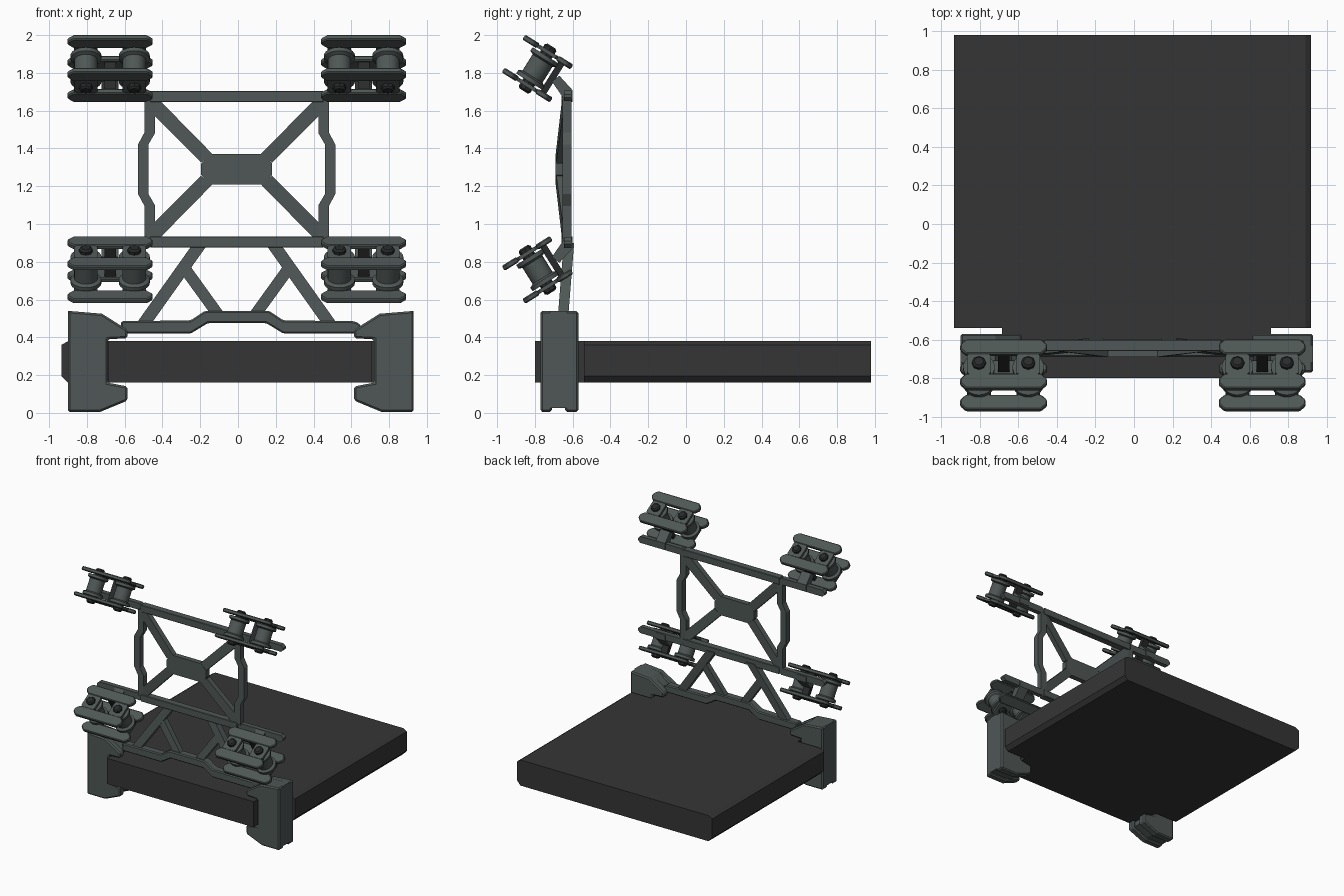
import bpy, bmesh, math
from mathutils import Matrix, Vector

if "Cube" in bpy.data.objects:
    bpy.data.objects.remove(bpy.data.objects["Cube"])


def material(name, rgb):
    m = bpy.data.materials.new(name)
    m.diffuse_color = (*rgb, 1)
    m.use_nodes = True
    m.node_tree.nodes["Principled BSDF"].inputs["Base Color"].default_value = m.diffuse_color
    return m


STEEL = material("grey_green_steel", (0.078, 0.096, 0.092))
SLAB = material("charcoal", (0.036, 0.036, 0.036))
DARK = material("dark_bolt", (0.022, 0.023, 0.024))
ZM = 1.29            # mirror height of the upper frame
FX = -0.007          # centre line of the frame
FRONT = Matrix(((1, 0, 0, 0), (0, 0, 1, 0), (0, 1, 0, 0), (0, 0, 0, 1)))   # (x, z, y)
SIDE = Matrix(((0, 0, 1, 0), (1, 0, 0, 0), (0, 1, 0, 0), (0, 0, 0, 1)))    # (y, z, x)


def finish(bm, name, mat, bevel=0, smooth=False):
    bmesh.ops.recalc_face_normals(bm, faces=bm.faces)
    me = bpy.data.meshes.new(name)
    bm.to_mesh(me)
    bm.free()
    ob = bpy.data.objects.new(name, me)
    bpy.context.collection.objects.link(ob)
    me.materials.append(mat)
    if bevel:
        b = ob.modifiers.new("bevel", 'BEVEL')
        b.width, b.segments = bevel, 1
    if smooth:
        bpy.ops.object.select_all(action='DESELECT')
        ob.select_set(True)
        bpy.context.view_layer.objects.active = ob
        bpy.ops.object.shade_smooth_by_angle(angle=math.radians(40))
    return ob


def prism(name, pts, d0, d1, mat, M=FRONT, bevel=0, shear=None):
    """Extrude an outline from d0 to d1; shear moves the depth per point."""
    bm = bmesh.new()
    rings = []
    for d in (d0, d1):
        rings.append([bm.verts.new(M @ Vector((a, b, d + (shear(a, b) if shear else 0))))
                      for a, b in pts])
    n = len(pts)
    bm.faces.new(rings[0])
    bm.faces.new(rings[1])
    for i in range(n):
        j = (i + 1) % n
        bm.faces.new((rings[0][i], rings[0][j], rings[1][j], rings[1][i]))
    return finish(bm, name, mat, bevel)


def spool(name, profile, M, mat, seg=24):
    """Closed turned part from (radius, height) points."""
    bm = bmesh.new()
    rings = [[bm.verts.new(M @ Vector((r * math.cos(2 * math.pi * i / seg),
                                       r * math.sin(2 * math.pi * i / seg), h)))
              for i in range(seg)] for r, h in profile]
    bm.faces.new(rings[0])
    bm.faces.new(rings[-1])
    for a, b in zip(rings, rings[1:]):
        for i in range(seg):
            j = (i + 1) % seg
            bm.faces.new((a[i], a[j], b[j], b[i]))
    return finish(bm, name, mat, smooth=seg > 8)


def rect(x0, x1, z0, z1):
    return [(x0, z0), (x1, z0), (x1, z1), (x0, z1)]


def octo(x, y, hx, hy, c):
    return [(x - hx + c, y - hy), (x + hx - c, y - hy), (x + hx, y - hy + c), (x + hx, y + hy - c),
            (x + hx - c, y + hy), (x - hx + c, y + hy), (x - hx, y + hy - c), (x - hx, y - hy + c)]


def flip(pts, cx=0, on=True):
    return [(2 * cx - x, z) for x, z in pts] if on else pts


def flipz(pts, on=True):
    return [(x, 2 * ZM - z) for x, z in pts] if on else pts


# Slab platform and its narrower front tongue
prism("platform", [(-0.90, 0.16), (0.89, 0.16), (0.92, 0.195), (0.92, 0.36), (0.89, 0.38),
                   (-0.90, 0.38), (-0.935, 0.36), (-0.935, 0.195)], -0.54, 0.98, SLAB)
prism("platform_tongue", rect(-0.685, 0.71, 0.16, 0.38), -0.80, -0.53, SLAB)

# Clamping side brackets: two cheeks with a recessed core
cheek = [(-0.90, 0.005), (-0.73, 0.005), (-0.585, 0.065), (-0.585, 0.14), (-0.69, 0.16),
         (-0.69, 0.39), (-0.585, 0.395), (-0.585, 0.44), (-0.72, 0.525), (-0.90, 0.54)]
core = [(-0.90, 0.025), (-0.735, 0.025), (-0.605, 0.08), (-0.605, 0.125), (-0.70, 0.15),
        (-0.70, 0.40), (-0.605, 0.41), (-0.605, 0.43), (-0.725, 0.525), (-0.90, 0.54)]
for right in (False, True):
    s = "right" if right else "left"
    prism("bracket_front_cheek_" + s, flip(cheek, 0.015, right), -0.77, -0.71, STEEL, bevel=0.01)
    prism("bracket_back_cheek_" + s, flip(cheek, 0.015, right), -0.64, -0.57, STEEL, bevel=0.01)
    prism("bracket_core_" + s, flip(core, 0.015, right), -0.72, -0.63, STEEL)

# Lower cross bar with raised middle
prism("lower_cross_bar", [(-0.62, 0.42), (-0.25, 0.42), (-0.16, 0.475), (0.15, 0.475), (0.24, 0.42),
                          (0.65, 0.42), (0.65, 0.465), (0.62, 0.485), (0.24, 0.49), (0.165, 0.54),
                          (-0.175, 0.54), (-0.25, 0.49), (-0.62, 0.485)],
      -0.69, -0.62, STEEL, bevel=0.008)

# Leaning struts between lower bar and middle rail
lean = lambda x, z: (z - 0.49) * 0.08
strut = [(-0.53, 0.485), (-0.45, 0.485), (-0.155, 0.90), (-0.235, 0.90)]
branch = [(-0.15, 0.53), (-0.075, 0.53), (-0.255, 0.78), (-0.295, 0.73)]
for right in (False, True):
    prism("strut", flip(strut, FX, right), -0.68, -0.625, STEEL, shear=lean)
    prism("strut_branch", flip(branch, FX, right), -0.675, -0.63, STEEL, shear=lean)

# Crossed upper frame: centre plate with arms that fall back toward the corners
prism("cross_plate", octo(FX, 1.29, 0.188, 0.08, 0.05), -0.69, -0.645, STEEL)
back = lambda x, z: min(1, max(0, (abs(x - FX) - 0.16) / 0.3)) * 0.04
arm = [(-0.47, 1.67), (-0.42, 1.66), (-0.135, 1.37), (-0.195, 1.325), (-0.47, 1.60)]
side = [(-0.495, 0.92), (-0.44, 0.92), (-0.44, 1.10), (-0.475, 1.16), (-0.475, 1.42), (-0.44, 1.48),
        (-0.44, 1.66), (-0.495, 1.66), (-0.495, 1.485), (-0.53, 1.42), (-0.53, 1.16), (-0.495, 1.095)]
for right in (False, True):
    for low in (False, True):
        prism("cross_arm", flipz(flip(arm, FX, right), low), -0.69, -0.645, STEEL, shear=back)
    prism("side_rail", flip(side, FX, right), -0.655, -0.605, STEEL)

# Four roller carriages on tilted axes, with the rails that carry them
t = math.radians(32)
c, s = math.cos(t), math.sin(t)
tilt = Matrix(((1, 0, 0, 0), (0, c, s, -0.786), (0, -s, c, 1.823), (0, 0, 0, 1)))
mirror = Matrix.Translation((0, 0, 2 * ZM)) @ Matrix.Diagonal((1, 1, -1, 1))
for low in (False, True):
    M = mirror @ tilt if low else tilt
    prism("cross_rail", flipz(octo(FX, 1.675, 0.46, 0.03, 0.005), low), -0.66, -0.60, STEEL, bevel=0.012)
    for cx in (-0.677, 0.665):
        # rail extension and link to the carriage
        prism("rail_end", flipz(octo(cx, 1.678, 0.215, 0.028, 0.02), low), -0.645, -0.605, STEEL)
        link = [(-0.71, 1.755), (-0.67, 1.785), (-0.602, 1.71), (-0.602, 1.66), (-0.645, 1.66)]
        prism("carriage_link", flipz(link, low), cx - 0.045, cx + 0.045, STEEL, M=SIDE)
        prism("carriage_back_plate", rect(cx - 0.03, cx + 0.03, 0.075, 0.11), -0.10, 0.10, DARK, M=M)
        for v in (-0.103, 0.103):
            for u in (-0.105, 0.105):
                prism("guard_bar", octo(cx, u, 0.225, 0.045, 0.03), v - 0.015, v + 0.015,
                      STEEL, M=M, bevel=0.006)
            for dx in (-0.128, 0.128):
                prism("axle_lug", octo(cx + dx, 0, 0.062, 0.085, 0.035), v - 0.01, v + 0.01, STEEL, M=M)
        for dx in (-0.128, 0.128):
            R = M @ Matrix.Translation((cx + dx, 0, 0))
            spool("roller", [(0.082, -0.082), (0.082, -0.06), (0.062, -0.05), (0.062, 0.05),
                             (0.082, 0.06), (0.082, 0.082)], R, STEEL)
            spool("axle_bolt", [(0.025, -0.14), (0.036, -0.13), (0.036, 0.13), (0.025, 0.14)],
                  R, DARK, seg=8)
